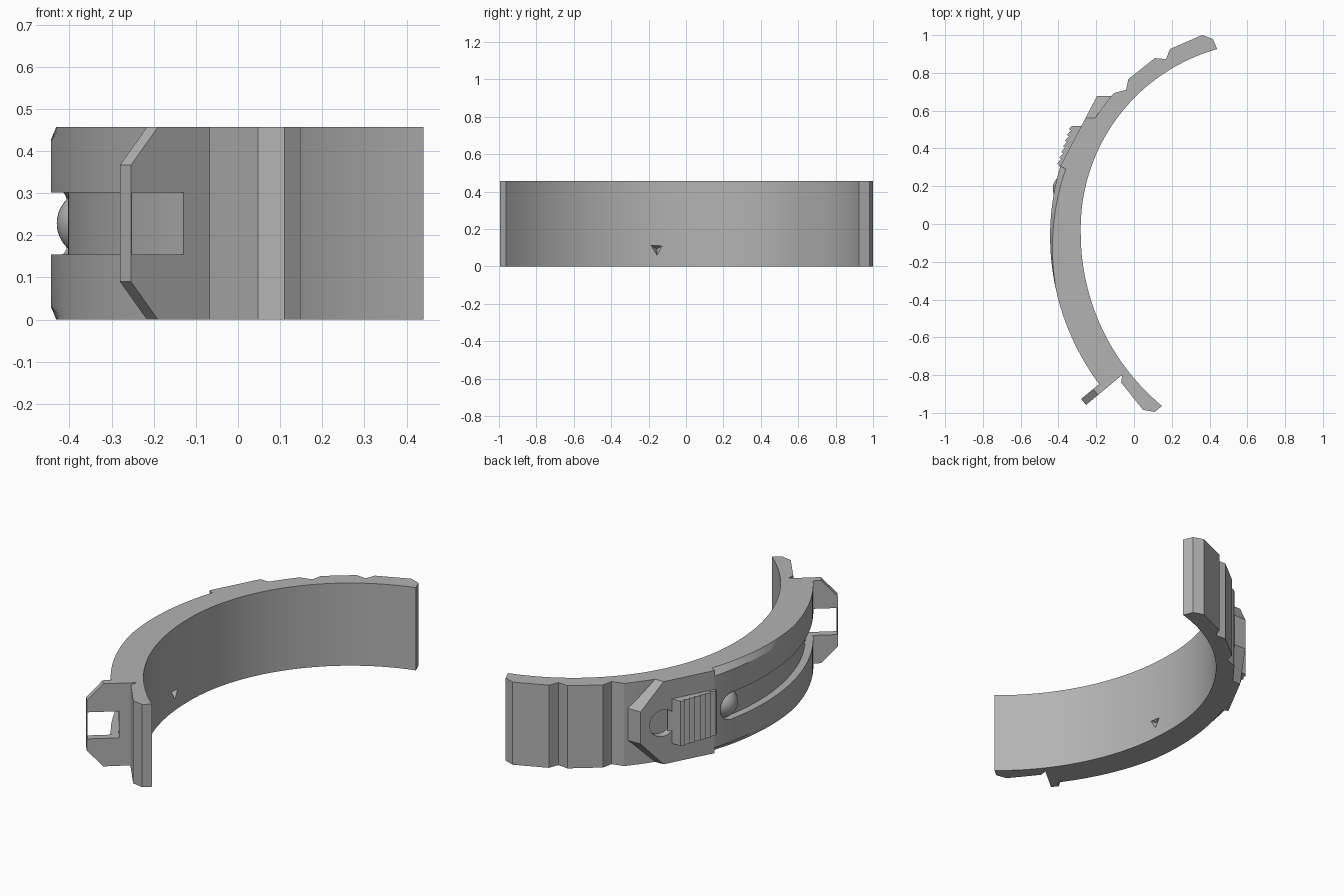
import bpy, bmesh, math
from mathutils import Vector, Matrix

cube = bpy.data.objects.get("Cube")
if cube:
    bpy.data.objects.remove(cube, do_unlink=True)

H = 0.457
MID = H / 2
GROOVE = 0.0735      # half width of the groove
DEPTH = 0.04         # depth of the groove

grey = bpy.data.materials.new("plain grey")
grey.use_nodes = True
grey.diffuse_color = (0.45, 0.45, 0.45, 1)
grey.node_tree.nodes["Principled BSDF"].inputs["Base Color"].default_value = grey.diffuse_color


def circle(a, b, c):
    """Centre and radius of the circle through three points."""
    a, b, c = Vector(a), Vector(b), Vector(c)
    u, v = b - a, c - a
    d = 2 * (u.x * v.y - u.y * v.x)
    uu, vv = u.dot(u), v.dot(v)
    off = Vector((v.y * uu - u.y * vv, u.x * vv - v.x * uu)) / d
    return a + off, off.length


def arc(a, b, c, n):
    """n + 1 points from a through b to c."""
    o, r = circle(a, b, c)
    ang = [math.atan2(p[1] - o.y, p[0] - o.x) % math.tau for p in (a, c)]
    return [(o.x + r * math.cos(t), o.y + r * math.sin(t))
            for t in (ang[0] + (ang[1] - ang[0]) * i / n for i in range(n + 1))]


def loft(name, rings):
    """Closed solid through rings of equal length."""
    bm = bmesh.new()
    vs = [[bm.verts.new(p) for p in ring] for ring in rings]
    n = len(vs[0])
    bm.faces.new(vs[0])
    bm.faces.new(vs[-1])
    for lo, hi in zip(vs, vs[1:]):
        for i in range(n):
            j = (i + 1) % n
            bm.faces.new((lo[i], lo[j], hi[j], hi[i]))
    bmesh.ops.recalc_face_normals(bm, faces=bm.faces)
    return finish(name, bm)


def finish(name, bm):
    me = bpy.data.meshes.new(name)
    bm.to_mesh(me)
    bm.free()
    me.materials.append(grey)
    ob = bpy.data.objects.new(name, me)
    bpy.context.collection.objects.link(ob)
    return ob


def prism(name, pts, z0, z1):
    return loft(name, [[(x, y, z) for x, y in pts] for z in (z0, z1)])


def cone(name, pos, axis, r1, r2, depth, sides, spin=0):
    bm = bmesh.new()
    rot = Vector(axis).to_track_quat('Z', 'Y').to_matrix().to_4x4()
    bmesh.ops.create_cone(bm, cap_ends=True, segments=sides, radius1=r1, radius2=r2, depth=depth,
                          matrix=Matrix.Translation(pos) @ rot @ Matrix.Rotation(spin, 4, 'Z'))
    return finish(name, bm)


def cut(ob, cutters):
    bpy.context.view_layer.objects.active = ob
    for c in cutters:
        m = ob.modifiers.new("cut", 'BOOLEAN')
        m.operation = 'DIFFERENCE'
        m.solver = 'EXACT'
        m.object = c
        bpy.ops.object.modifier_apply(modifier=m.name)


# Curved band: inner face, stepped far end, outer face, notched near end
outer_a, outer_b, outer_c = (-0.39, 0.307), (-0.444, -0.05), (-0.185, -0.847)
centre, radius = circle(outer_a, outer_b, outer_c)
far_end = [(0.418, 0.98), (0.36, 1.0), (0.19, 0.926), (0.17, 0.873), (0.11, 0.878),
           (-0.03, 0.767), (-0.042, 0.71), (-0.106, 0.693)]
under_plate = arc((-0.12, 0.677), (-0.21, 0.555), (-0.35, 0.285), 8)
outer = arc(outer_a, outer_b, outer_c, 40)
near_end = [(-0.155, -0.875), (-0.063, -0.8), (-0.068, -0.84), (0.048, -0.984), (0.11, -0.995)]
inner = (arc((0.148, -0.963), (-0.18, -0.53), (-0.282, -0.05), 28)
         + arc((-0.282, -0.05), (-0.02, 0.645), (0.44, 0.926), 36)[1:])
lead = far_end + under_plate
outline = lead + outer + near_end + inner


def band_ring(z, edge):
    """Outline at one height; the outer rim is drawn in by a tapering chamfer."""
    ring = []
    for i, (x, y) in enumerate(outline):
        p = Vector((x, y))
        if edge and len(lead) <= i < len(lead) + len(outer):
            p += (centre - p).normalized() * 0.032 * max(0, min(1, (y + 0.35) / 0.65))
        ring.append((p.x, p.y, z))
    return ring


CH = 0.03
band = loft("band", [band_ring(0, True), band_ring(CH, False),
                     band_ring(H - CH, False), band_ring(H, True)])


def slab(name, origin, along, out, top, bottom, height):
    """Solid from two (distance, z) outlines, raised along the out direction."""
    o, t, n = Vector(origin), Vector(along).normalized(), Vector(out).normalized()
    rings = []
    for pts, h in ((bottom, -height), (top, 0)):
        rings.append([(*(o + t * s + n * h), z) for s, z in pts])
    return loft(name, rings)


# Flat plate with a pointed end
t = Vector((-0.39 + 0.196, 0.307 - 0.677))
n = Vector((t.y, -t.x))
L = t.length
point = [(0, 0.14), (0, H - 0.14), (0.13, H), (L, H), (L, 0), (0.13, 0)]
skew = [(s - 0.037 if s < L else s, z) for s, z in point]
plate = slab("pointed_plate", (-0.196, 0.677), t, n, point, skew, 0.07)

# Forked hook at the near end
f = Vector((-0.254 + 0.063, -0.958 + 0.8))
fn = Vector((-f.y, f.x))
F = f.length
fork = [(0.09, 0), (0.165, 0), (F, 0.09), (F, H - 0.09), (0.165, H), (0.09, H)]
hook = slab("forked_hook", (-0.063, -0.8), f, fn, fork, fork, 0.041)

# Groove along the outer face, ending in a round pocket
pocket_angle = math.pi - math.asin((0.2 - centre.y) / radius)


def polar(r, a):
    return (centre.x + r * math.cos(a), centre.y + r * math.sin(a))


angles = [pocket_angle + (math.pi + 0.82 - pocket_angle) * i / 40 for i in range(41)]
groove = prism("groove_cutter",
               [polar(radius - DEPTH, a) for a in angles]
               + [polar(radius + 0.12, a) for a in reversed(angles)],
               MID - GROOVE, MID + GROOVE)
pocket_dir = Vector((math.cos(pocket_angle), math.sin(pocket_angle), 0))
pocket = cone("pocket_cutter", (*polar(radius - DEPTH + 0.1, pocket_angle), MID),
              pocket_dir, GROOVE, GROOVE, 0.2, 40)
dip_at = Vector((-0.196, 0.677)) + t.normalized() * 0.125 + n.normalized() * (0.1 - DEPTH)
dip = cone("dip_cutter", (*dip_at, MID), (*n, 0), GROOVE, GROOVE, 0.2, 40)
mark = cone("mark_cutter", (-0.27, -0.155, 0.094), (-1, 0, 0), 0.08, 0, 0.1, 3)
low = min(mark.data.vertices, key=lambda v: v.co.z).co.z
high = max(mark.data.vertices, key=lambda v: v.co.z).co.z
if high - 0.094 > 0.094 - low + 0.01:      # keep the point downward
    mark.data.transform(Matrix.Translation((0, 0, 0.188)) @ Matrix.Scale(-1, 4, (0, 0, 1)))
    mark.data.flip_normals()

cut(band, [groove, pocket, dip, mark])
cut(hook, [groove])
cut(plate, [dip])
for c in (groove, pocket, dip, mark):
    bpy.data.objects.remove(c, do_unlink=True)

# Ribbed thumb pad on the plate
start, end, teeth = Vector((-0.33, 0.52)), Vector((-0.402, 0.307)), 7
step = (end - start) / teeth
ribs = []
for i in range(teeth):
    p = start + step * i
    ribs += [tuple(p), tuple(p + step * 0.6 + Vector((-0.008, 0))), tuple(p + step * 0.8 + Vector((0.006, 0)))]
pad = prism("ribbed_pad", [(-0.25, 0.52)] + ribs + [tuple(end), (-0.36, 0.3)], 0.105, H - 0.105)

# Round button in the pocket
bm = bmesh.new()
bmesh.ops.create_uvsphere(bm, u_segments=40, v_segments=24, radius=0.08,
                          matrix=Matrix.Translation((*polar(radius - 0.068, pocket_angle), MID)))
button = finish("round_button", bm)

# Smooth curves, sharp edges
for ob in bpy.context.view_layer.objects:
    ob.select_set(False)
for ob in (band, plate, hook, pad, button):
    ob.select_set(True)
    bpy.context.view_layer.objects.active = ob
    bpy.ops.object.shade_smooth_by_angle(angle=math.radians(20))
    ob.select_set(False)
